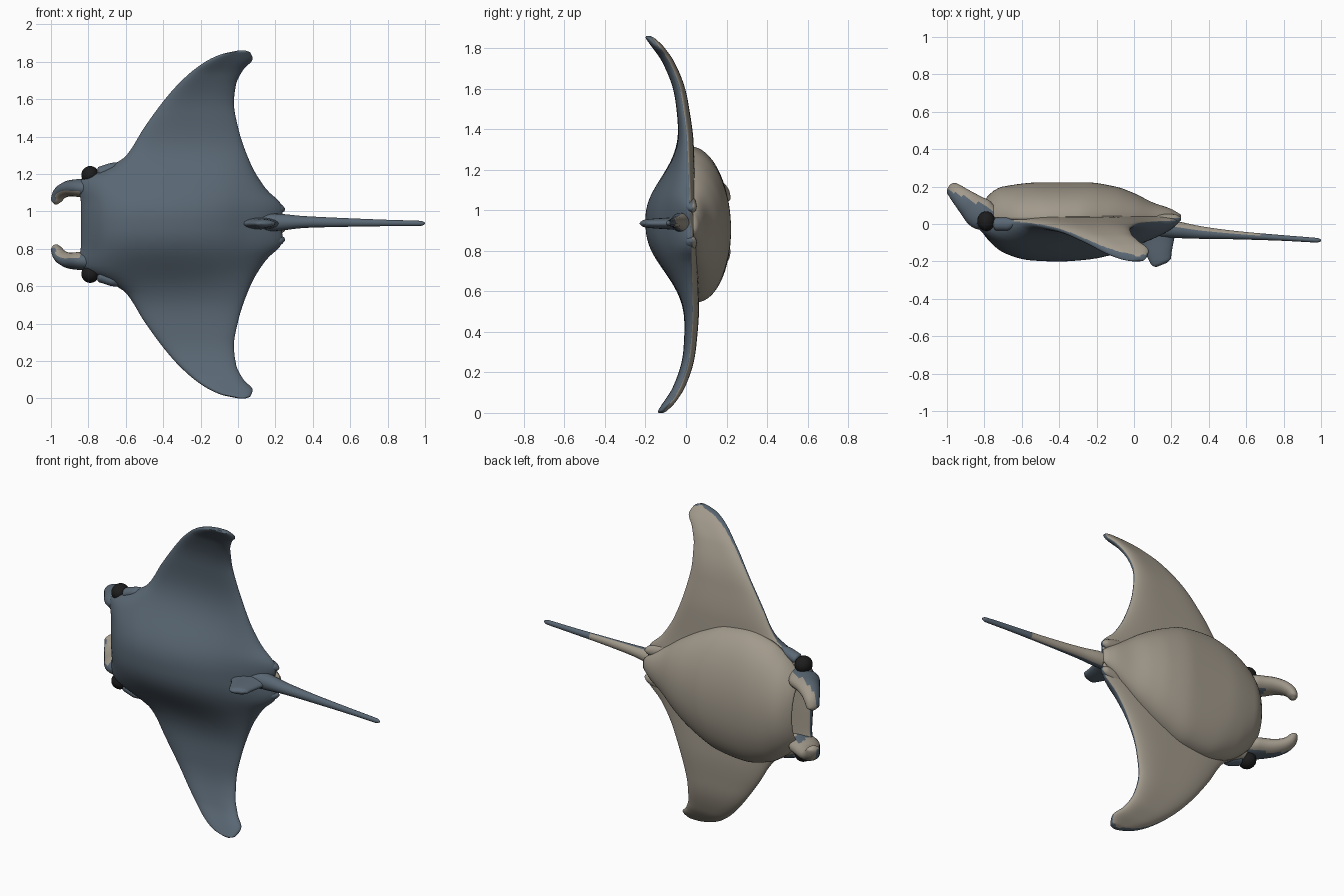
import bpy, bmesh, math
from mathutils import Vector

if "Cube" in bpy.data.objects:
    bpy.data.objects.remove(bpy.data.objects["Cube"])

MID = 0.93  # height of the symmetry plane


def material(name, rgb):
    m = bpy.data.materials.new(name)
    m.diffuse_color = (*rgb, 1)
    m.use_nodes = True
    m.node_tree.nodes["Principled BSDF"].inputs["Base Color"].default_value = m.diffuse_color
    return m


BLUE = material("slate blue", (0.10, 0.135, 0.172))
TAN = material("belly tan", (0.36, 0.32, 0.26))
BLACK = material("eye black", (0.012, 0.012, 0.012))


def curve(pts, x):
    """Smooth interpolation through (x, value) pairs without overshoot."""
    x = min(max(x, pts[0][0]), pts[-1][0])
    n = len(pts)
    d = [(pts[i + 1][1] - pts[i][1]) / (pts[i + 1][0] - pts[i][0]) for i in range(n - 1)]

    def slope(i):
        if i == 0 or i == n - 1:
            return d[0] if i == 0 else d[-1]
        a, b = d[i - 1], d[i]
        return 2 * a * b / (a + b) if a * b > 0 else 0
    i = next(k for k in range(n - 1) if x <= pts[k + 1][0])
    h = pts[i + 1][0] - pts[i][0]
    t = (x - pts[i][0]) / h
    return (pts[i][1] * (2 * t**3 - 3 * t**2 + 1) + pts[i + 1][1] * (3 * t**2 - 2 * t**3)
            + h * slope(i) * (t**3 - 2 * t**2 + t) + h * slope(i + 1) * (t**3 - t**2))


def loft(name, rings, mats, rule=None):
    """Skin closed rings, cap both ends, colour faces by rule(normal, centre)."""
    bm = bmesh.new()
    vs = [[bm.verts.new(p) for p in r] for r in rings]
    n = len(rings[0])
    for a, b in zip(vs, vs[1:]):
        for k in range(n):
            bm.faces.new((a[k], a[(k + 1) % n], b[(k + 1) % n], b[k]))
    bm.faces.new(vs[0])
    bm.faces.new(vs[-1])
    bmesh.ops.recalc_face_normals(bm, faces=bm.faces)
    for f in bm.faces:
        f.smooth = True
        if rule:
            f.material_index = int(rule(f.normal, f.calc_center_median()))
    me = bpy.data.meshes.new(name)
    bm.to_mesh(me)
    bm.free()
    for m in mats:
        me.materials.append(m)
    ob = bpy.data.objects.new(name, me)
    bpy.context.collection.objects.link(ob)
    return ob


def tube(name, pts, mats, rule=None, sub=6, sides=20):
    """Elliptical tube through (x, y, z, radius across, radius sideways)."""
    keys = [[(i, p[c]) for i, p in enumerate(pts)] for c in range(5)]
    steps = (len(pts) - 1) * sub
    s = [[curve(k, i / sub) for k in keys] for i in range(steps + 1)]
    rings = []
    for i, p in enumerate(s):
        t = (Vector(s[min(i + 1, steps)][:3]) - Vector(s[max(i - 1, 0)][:3])).normalized()
        a = t.cross(Vector((0, 0, 1))).normalized()
        b = t.cross(a)
        rings.append([Vector(p[:3]) + a * p[3] * math.cos(q) + b * p[4] * math.sin(q)
                      for q in (2 * math.pi * k / sides for k in range(sides))])
    return loft(name, rings, mats, rule)


def tilt(z):
    return -0.033 * (z - MID)


# Wings and back: one loft across the span, s = distance from the middle
LEAD = [(0, -.84), (.12, -.84), (.2, -.855), (.24, -.835), (.27, -.77), (.3, -.7), (.33, -.65),
        (.36, -.605), (.52, -.5), (.67, -.39), (.77, -.3), (.86, -.19), (.91, -.09), (.93, .0)]
TRAIL = [(0, .22), (.07, .24), (.1, .235), (.19, .15), (.32, .07), (.52, 0), (.65, -.022),
         (.75, -.01), (.83, .03), (.885, .078), (.92, .065), (.93, .04)]
MIDY = [(0, .02), (.4, .017), (.6, 0), (.67, -.012), (.8, -.06), (.87, -.105), (.93, -.155)]
THICK = [(0, .035), (.4, .034), (.7, .03), (.87, .03), (.92, .022), (.93, .012)]
HUMP = [(-.84, .05), (-.8, .09), (-.7, .148), (-.55, .18), (-.4, .185), (-.25, .175),
        (-.1, .145), (.05, .09), (.2, .04), (.25, .02)]
N, M = 60, 48
rings = []
for i in range(-N, N + 1):
    z = 0.93 * math.sin(math.pi / 2 * i / N)
    s = abs(z)
    x0, x1, my, th = (curve(c, s) for c in (LEAD, TRAIL, MIDY, THICK))
    ring = []
    for k in range(2 * M):
        q = math.pi * k / M
        u = (1 - math.cos(q)) / 2
        x = x0 + (x1 - x0) * u
        e = 1 - 2 * u
        foil = th * math.sqrt(max(0, 1 - e**4)) * (1 if k <= M else -1)
        y = my + tilt(z + MID) - foil
        if k <= M:  # raised back
            y -= curve(HUMP, x) * math.exp(-(s / .28)**2.5) * math.sqrt(max(0, 1 - e**8))
        ring.append((x, y, z + MID))
    rings.append(ring)
loft("wings_and_back", rings, [BLUE, TAN], lambda n, c: n.y > 0.4)

# Belly: half-ellipse sections along the body, with a hollow mouth in front
WIDTH = [(-.79, .2), (-.7, .29), (-.6, .352), (-.45, .385), (-.3, .37), (-.15, .31), (0, .22),
         (.1, .145), (.2, .075), (.25, .035)]
DEPTH = [(-.79, .14), (-.75, .178), (-.7, .2), (-.5, .222), (-.25, .222), (-.1, .2), (0, .165),
         (.1, .115), (.2, .08), (.25, .05)]


def belly_ring(x, at, k=1.0):
    w, h = curve(WIDTH, at) * k, (curve(DEPTH, at) - .035) * k
    return [(x, .035 + h * math.sin(q) + tilt(MID + w * math.cos(q)), MID + w * math.cos(q))
            for q in (math.pi * j / 40 for j in range(41))]


rings = [belly_ring(-.66, -.79, .8), belly_ring(-.77, -.79, .84), belly_ring(-.795, -.79, .93)]
rings += [belly_ring(x, x) for x in (-.79 + 1.04 * i / 50 for i in range(51))]
loft("belly", rings, [TAN])

# Tail
tube("tail", [(.08, -.02, .94, .05, .05), (.22, -.03, .942, .045, .045), (.35, -.045, .943, .034, .032),
              (.55, -.06, .941, .022, .024), (.8, -.075, .938, .015, .017), (.98, -.087, .936, .012, .013),
              (1.0, -.088, .936, .004, .004)], [BLUE, TAN], lambda n, c: n.y > .3 and c.x < .68)

# Dorsal fin in front of the tail
tube("dorsal_fin", [(.11, -.02, .935, .14, .035), (.125, -.1, .935, .09, .028), (.135, -.16, .935, .068, .024),
                    (.145, -.205, .935, .052, .018), (.15, -.218, .935, .03, .006)], [BLUE])

# Paired parts, mirrored about the symmetry plane
for side, label in ((1, "upper"), (-1, "lower")):
    def flip(pts):
        return [(x, y, MID + side * s, a, b) for x, y, s, a, b in pts]

    # Head fins curling inward below the mouth
    tube("head_fin_" + label, flip([
        (-.75, .02, .19, .06, .05), (-.82, .055, .195, .085, .05), (-.88, .105, .195, .068, .045),
        (-.93, .15, .182, .052, .038), (-.96, .178, .155, .042, .032),
        (-.972, .187, .125, .036, .024), (-.974, .188, .108, .012, .008)]), [BLUE, TAN],
        lambda n, c: n.y > .3 or (n.z * side < -.5 and c.x < -.84))

    # Pelvic fins beside the tail root
    tube("pelvic_fin_" + label, flip([
        (.08, .015, .1, .035, .05), (.16, .02, .092, .033, .04), (.225, .025, .083, .026, .026),
        (.25, .028, .078, .008, .008)]), [BLUE, TAN], lambda n, c: n.y > .3)

    # Gill bump behind the eye
    tube("gill_bump_" + label, flip([
        (-.755, .0, .275, .008, .008), (-.735, .0, .28, .035, .03), (-.68, .0, .3, .035, .028),
        (-.63, .01, .325, .01, .01)]), [BLUE])

    # Eye
    bpy.ops.mesh.primitive_uv_sphere_add(segments=24, ring_count=14, radius=.05,
                                         location=(-.79, .015, MID + side * .265))
    eye = bpy.context.object
    eye.name = "eye_" + label
    eye.scale = (.95, 1.05, .95)
    eye.data.materials.append(BLACK)
    bpy.ops.object.shade_smooth()
